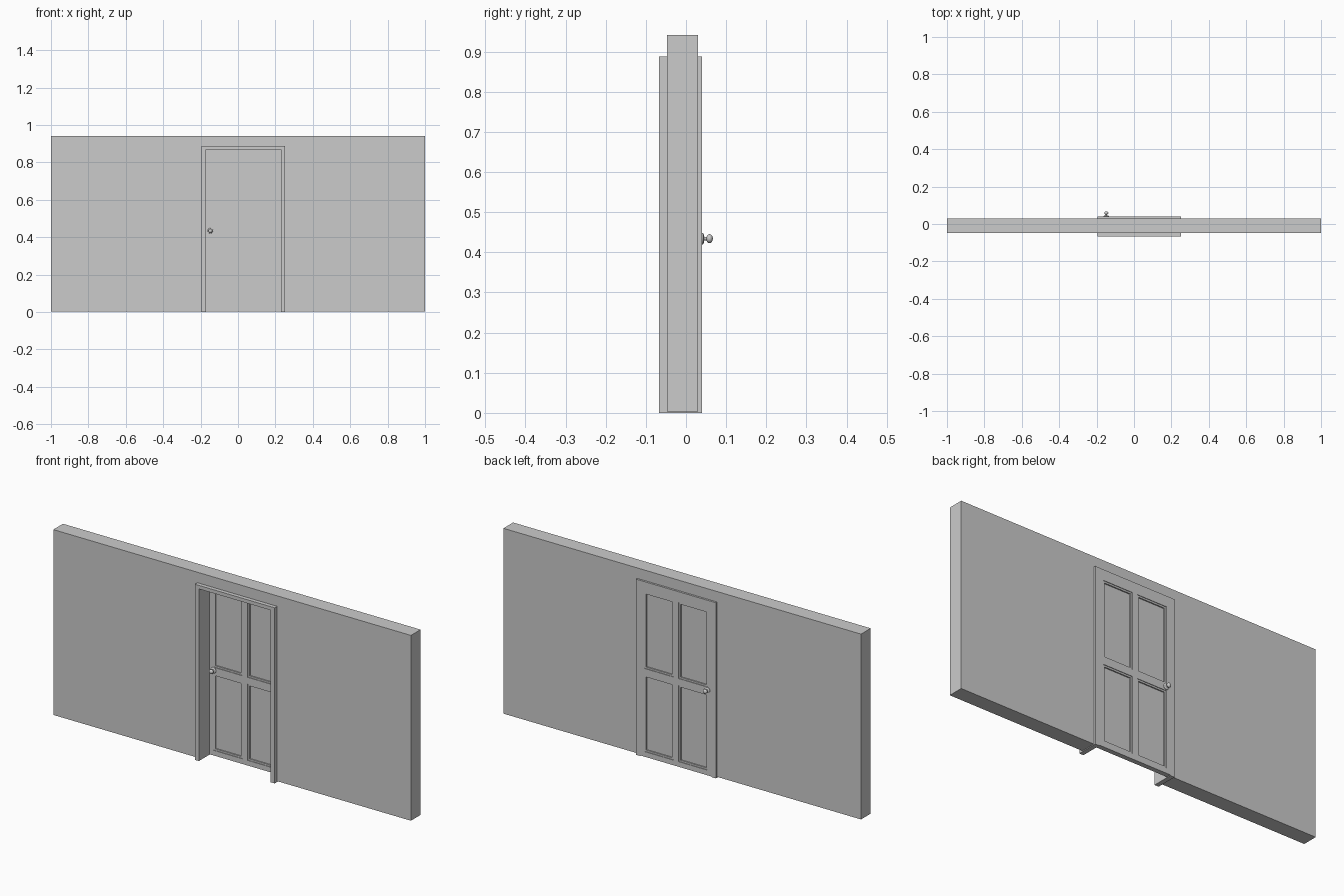
import bpy, bmesh, math
from mathutils import Matrix

if "Cube" in bpy.data.objects:
    bpy.data.objects.remove(bpy.data.objects["Cube"])

X0, X1, TOP = -0.195, 0.252, 0.888      # casing outline
I0, I1, ITOP = -0.172, 0.229, 0.870     # clear opening
BACK = 0.040                            # rear plane of casing and door
DOOR_FRONT = 0.016


def finish(name, bm):
    bmesh.ops.recalc_face_normals(bm, faces=bm.faces)
    mesh = bpy.data.meshes.new(name)
    bm.to_mesh(mesh)
    bm.free()
    obj = bpy.data.objects.new(name, mesh)
    bpy.context.collection.objects.link(obj)
    return obj


def extrude_profile(name, points, y0, y1):
    """Solid from an x-z outline, extruded along y."""
    bm = bmesh.new()
    face = bm.faces.new([bm.verts.new((x, y0, z)) for x, z in points])
    ext = bmesh.ops.extrude_face_region(bm, geom=[face], use_keep_orig=True)
    verts = [v for v in ext["geom"] if isinstance(v, bmesh.types.BMVert)]
    bmesh.ops.translate(bm, verts=verts, vec=(0, y1 - y0, 0))
    return finish(name, bm)


def arch(a, b, ztop, c, d, inner, z0):
    """Upside-down U outline."""
    return [(a, z0), (a, ztop), (b, ztop), (b, z0),
            (d, z0), (d, inner), (c, inner), (c, z0)]


# Wall with doorway, and the casing lining it
extrude_profile("wall", arch(-1, 1, 0.941, X0, X1, TOP, 0.004), -0.047, 0.030)
extrude_profile("door_casing", arch(X0, X1, TOP, I0, I1, ITOP, 0), -0.067, BACK)

# Door slab: grid of stiles, rails and four panel cells
xs = [I0, -0.149, 0.013, 0.043, 0.205, I1]
zs = [0.003, 0.029, 0.415, 0.449, 0.834, ITOP]
bm = bmesh.new()
grid = [[bm.verts.new((x, DOOR_FRONT, z)) for z in zs] for x in xs]
faces = [bm.faces.new((grid[i][j], grid[i + 1][j], grid[i + 1][j + 1], grid[i][j + 1]))
         for i in range(5) for j in range(5)]
ext = bmesh.ops.extrude_face_region(bm, geom=faces, use_keep_orig=True)
bmesh.ops.translate(bm, vec=(0, BACK - DOOR_FRONT, 0),
                    verts=[v for v in ext["geom"] if isinstance(v, bmesh.types.BMVert)])
bmesh.ops.recalc_face_normals(bm, faces=bm.faces)


def is_panel(f):
    c = f.calc_center_median()
    return (abs(f.normal.y) > 0.9
            and any(xs[i] < c.x < xs[i + 1] for i in (1, 3))
            and any(zs[j] < c.z < zs[j + 1] for j in (1, 3)))


def sink(panels, depth):
    """Push each panel straight into the slab."""
    new = bmesh.ops.extrude_discrete_faces(bm, faces=panels)["faces"]
    for f in new:
        s = 1 if f.calc_center_median().y < (DOOR_FRONT + BACK) / 2 else -1
        bmesh.ops.translate(bm, verts=f.verts[:], vec=(0, s * depth, 0))
    return new


# Two-step recess on both sides of each panel
panels = sink([f for f in bm.faces if is_panel(f)], 0.003)
bmesh.ops.inset_individual(bm, faces=panels, thickness=0.012)
sink(panels, 0.006)
finish("door", bm)

# Lathed knob: rose, neck and ball, one on each side
PROFILE = [(0, 0), (0.0145, 0), (0.0145, 0.002), (0.012, 0.004), (0.005, 0.005),
           (0.004, 0.011)]
PROFILE += [(0.0112 * math.sin(a), 0.0186 - 0.0084 * math.cos(a))
            for a in [math.radians(22.5 * k) for k in range(1, 9)]]


def knob(name, y, direction):
    bm = bmesh.new()
    vs = [bm.verts.new((r, 0, h)) for r, h in PROFILE]
    es = [bm.edges.new(p) for p in zip(vs, vs[1:])]
    bmesh.ops.spin(bm, geom=vs + es, cent=(0, 0, 0), axis=(0, 0, 1),
                   angle=2 * math.pi, steps=24, use_duplicate=False)
    bmesh.ops.remove_doubles(bm, verts=bm.verts, dist=1e-5)
    bm.transform(Matrix.Translation((-0.148, y, 0.434))
                 @ Matrix.Rotation(-direction * math.pi / 2, 4, 'X'))
    obj = finish(name, bm)
    bpy.ops.object.select_all(action='DESELECT')
    obj.select_set(True)
    bpy.context.view_layer.objects.active = obj
    bpy.ops.object.shade_smooth_by_angle(angle=math.radians(35))


knob("back_knob", BACK, 1)
knob("front_knob", DOOR_FRONT, -1)
